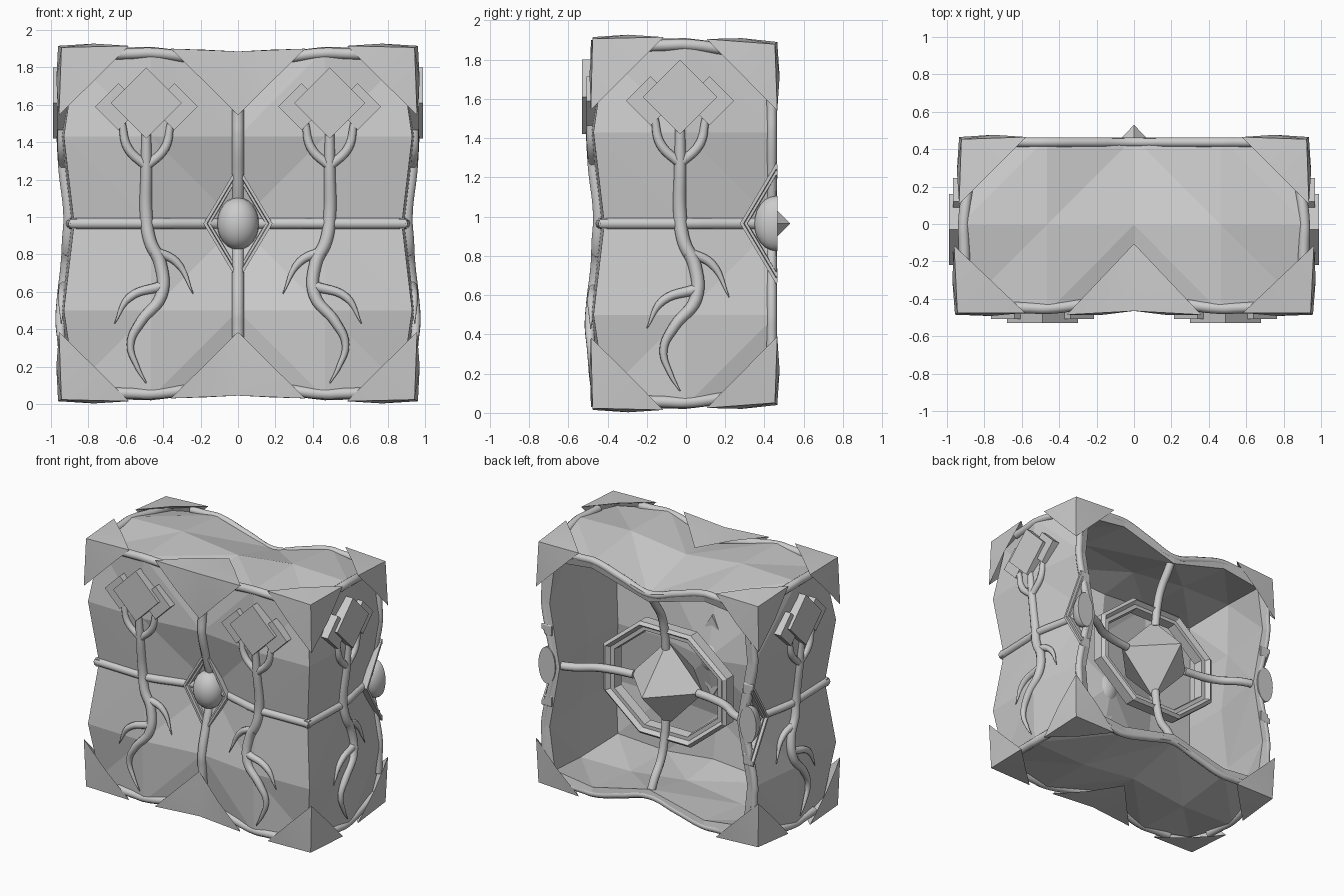
import bpy, bmesh, math
from mathutils import Vector, Matrix

if "Cube" in bpy.data.objects:
    bpy.data.objects.remove(bpy.data.objects["Cube"])

H, CY, CZ = 0.93, 0.46, 0.965          # half size and centre of the pinched block

def pinch(t):
    t = abs(t)
    return 1 - 2 * t if t < .5 else (t - .5) * .5

def depth(s, t, dip=.06):
    dent = max(0, 1 - 2 * abs(s)) * max(0, 1 - 2 * abs(t))
    return .945 - .055 * (pinch(s) + pinch(t)) - dip * dent

def warp(a, b, c, out=0):
    """Point of the unit cube surface mapped to the pinched block."""
    p, q = (a, b, c), []
    for i in range(3):
        o = [p[j] for j in range(3) if j != i]
        dip = (.03, .065, .075 if c > 0 else .055)[i]
        q.append(math.copysign(depth(*o, dip) + out, p[i]) if abs(p[i]) > .97 else p[i] * H)
    return Vector((q[0], CY + q[1], CZ + q[2]))

def rock(a, b, c):
    """Shell point: like warp, but blunted where a corner cap sits."""
    p, mid = warp(a, b, c), Vector((0, CY, CZ))
    capped = abs(c) == 1 and abs(a) in (0, 1) and abs(b) in (0, 1) and (a, b) != (0, 0)
    return mid + (p - mid) * .95 if capped else p

def add_mesh(name, verts, faces, smooth=None, clip=False, weld=False):
    bm = bmesh.new()
    vs = [bm.verts.new(v) for v in verts]
    for f in faces:
        bm.faces.new([vs[i] for i in f])
    if weld:
        bmesh.ops.remove_doubles(bm, verts=bm.verts, dist=.0005)
    bmesh.ops.recalc_face_normals(bm, faces=bm.faces)
    if clip:
        bmesh.ops.bisect_plane(bm, geom=bm.verts[:] + bm.edges[:] + bm.faces[:],
                               plane_co=(0, .465, 0), plane_no=(0, 1, 0), clear_outer=True)
        bmesh.ops.holes_fill(bm, edges=[e for e in bm.edges if e.is_boundary], sides=0)
    me = bpy.data.meshes.new(name)
    bm.to_mesh(me)
    bm.free()
    ob = bpy.data.objects.new(name, me)
    bpy.context.collection.objects.link(ob)
    if smooth:
        bpy.ops.object.select_all(action='DESELECT')
        ob.select_set(True)
        bpy.context.view_layer.objects.active = ob
        bpy.ops.object.shade_smooth_by_angle(angle=math.radians(smooth))
    return ob

def pipe(name, pts, r, taper=None):
    cu = bpy.data.curves.new(name, 'CURVE')
    cu.dimensions, cu.bevel_depth, cu.bevel_resolution = '3D', r, 3
    cu.resolution_u, cu.use_fill_caps = 6, True
    sp = cu.splines.new('BEZIER')
    sp.bezier_points.add(len(pts) - 1)
    for i, (bp, p) in enumerate(zip(sp.bezier_points, pts)):
        bp.co = p
        bp.handle_left_type = bp.handle_right_type = 'AUTO'
        bp.radius = taper[i] if taper else 1
    tmp = bpy.data.objects.new(name + "_curve", cu)
    bpy.context.collection.objects.link(tmp)
    bpy.context.view_layer.update()
    me = bpy.data.meshes.new_from_object(tmp.evaluated_get(bpy.context.evaluated_depsgraph_get()))
    bpy.data.objects.remove(tmp)
    me.name = name
    for p in me.polygons:
        p.use_smooth = True
    ob = bpy.data.objects.new(name, me)
    bpy.context.collection.objects.link(ob)

def ring(name, m, n, rx, rz, profile, turn=0, clip=False):
    """n-sided frame swept from (scale, height) profile points."""
    k, verts = len(profile), []
    for i in range(n):
        a = turn + math.tau * i / n
        verts += [m @ Vector((rx * s * math.cos(a), rz * s * math.sin(a), w)) for s, w in profile]
    faces = [(i * k + j, i * k + (j + 1) % k, (i + 1) % n * k + (j + 1) % k, (i + 1) % n * k + j)
             for i in range(n) for j in range(k)]
    add_mesh(name, verts, faces, clip=clip)

# hollow faceted shell, open at the back
steps = [-1, -.5, 0, .5, 1]
verts, faces = [], []
def patch(fn, us, vs):
    for u0, u1 in zip(us, us[1:]):
        for v0, v1 in zip(vs, vs[1:]):
            b = len(verts)
            verts.extend([fn(u0, v0), fn(u1, v0), fn(u1, v1), fn(u0, v1)])
            if (u0 + u1) * (v0 + v1) > 0:
                faces.extend([(b, b + 1, b + 2), (b, b + 2, b + 3)])
            else:
                faces.extend([(b, b + 1, b + 3), (b + 1, b + 2, b + 3)])
patch(lambda u, v: rock(u, -1, v), steps, steps)
for s in (-1, 1):
    patch(lambda u, v: rock(s, u, v), steps[:3], steps)
    patch(lambda u, v: rock(u, v, s), steps, steps[:3])
shell = add_mesh("shell", verts, faces, weld=True)
sol = shell.modifiers.new("thickness", 'SOLIDIFY')
sol.thickness, sol.offset = .06, -1

# pipes along the edges and around the middle
span = [-.75, -.6, -.5, -.25, 0, .25, .5, .6, .75]
half = [-.75, -.6, -.5, -.25, -.03]
for c in (-1, 1):
    pipe("front_edge_pipe", [warp(a, -1, c, -.02) for a in span], .03)
    pipe("back_edge_pipe", [warp(a, -.025, c, -.01) for a in span], .026)
    for s in (-1, 1):
        pipe("side_edge_pipe", [warp(s, b, c, -.02) for b in half], .03)
for s in (-1, 1):
    pipe("back_upright_pipe", [warp(s, -.025, c, -.01) for c in span], .026)
    pipe("side_band", [warp(s, b, 0) for b in [-.965] + half], .03)
pipe("front_band", [warp(a, -1, 0) for a in [-.965] + span + [.965]], .03)
pipe("front_upright_pipe", [warp(0, -1, c) for c in span], .032)

# pointed corner caps: arm tips stay put while the corner itself is slightly blunted
def cap(name, corner, arms, pairs, blunt=0):
    mid = sum((Vector(a) for a in arms), Vector()) / len(arms)
    tips = [Vector(corner) + Vector(a) for a in arms]
    c = Vector(corner) + mid * blunt
    verts, faces = [c, Vector(corner) + mid * .6] + tips, []
    for i, j in pairs:
        n = Vector(arms[i]).cross(Vector(arms[j])).normalized()
        if n.dot(mid) > 0:
            n = -n
        verts.append((tips[i] + tips[j]) / 2 + n * .012)
        m = len(verts) - 1
        faces += [(0, i + 2, m), (0, m, j + 2), (1, m, i + 2), (1, j + 2, m)]
    add_mesh(name, verts, faces, smooth=25)

for up in (-1, 1):
    for s in (-1, 1):
        cap("front_corner_cap", (.962 * s, -.495, CZ + .96 * up),
            [(-.38 * s, .02, -.01 * up), (0, .38, -.01 * up), (-.005 * s, .01, -.38 * up)],
            [(0, 1), (1, 2), (0, 2)], .14)
        cap("back_corner_cap", (.935 * s, .465, CZ + .925 * up),
            [(-.36 * s, 0, 0), (0, -.36, .015 * up), (0, 0, -.35 * up)],
            [(0, 1), (1, 2), (0, 2)], .1)
    cap("front_middle_cap", (0, -.465, CZ + .92 * up),
        [(-.36, -.02, .015 * up), (.36, -.02, .015 * up), (0, .36, -.02 * up), (0, 0, -.34 * up)],
        [(0, 2), (2, 1), (0, 3), (3, 1)])

# diamond frame with an oval stone, on the front and both sides (halved there)
def basis(x, y, z, loc):
    return Matrix.Translation(loc) @ Matrix((x, y, z)).transposed().to_4x4()

step_profile = [(1, -.04), (1, .045), (.9, .045), (.88, .025), (.8, .025), (.77, -.04)]
UP, F, R = (0, 0, 1), .81, .845
for label, m, clip in (("front", basis((1, 0, 0), UP, (0, -1, 0), (0, CY - F, CZ)), False),
                       ("right", basis((0, 1, 0), UP, (1, 0, 0), (R, CY, CZ)), True),
                       ("left", basis((0, -1, 0), UP, (-1, 0, 0), (-R, CY, CZ)), True)):
    ring(label + "_diamond_frame", m, 4, .185, .31, step_profile, clip=clip)
    sb = bmesh.new()
    bmesh.ops.create_uvsphere(sb, u_segments=24, v_segments=14, radius=.14,
                              matrix=m @ Matrix.Diagonal((.8, 1, .5 if clip else .75, 1)))
    sb.verts.index_update()
    add_mesh(label + "_stone", [v.co.copy() for v in sb.verts],
             [[v.index for v in f.verts] for f in sb.faces], smooth=40, clip=clip)
    sb.free()

# tree emblem: three square slabs, forked trunk and tapering roots
ROOTS = [("trunk", .034, [(0, 1.48), (0, 1.25), (0, 1.0), (.02, .87), (.075, .75), (.08, .58),
                          (-.03, .44), (-.085, .32), (-.05, .2), (0, .11)],
          [.7, .9, 1, 1, 1, .95, .8, .6, .4, .1]),
         ("left_fork", .025, [(-.13, 1.5), (-.1, 1.37), (0, 1.27)], [.8, 1, 1]),
         ("right_fork", .025, [(.13, 1.5), (.1, 1.37), (0, 1.27)], [.8, 1, 1]),
         ("inner_root", .028, [(.03, .82), (.16, .76), (.25, .59)], [1, .8, .1]),
         ("outer_root", .028, [(.08, .63), (-.09, .57), (-.17, .43)], [1, .8, .1])]

def tree(label, put):
    for name, r, pts, taper in ROOTS:
        pipe(label + "_" + name, [put(u, z, .008) for u, z in pts], r, taper)
    for name, u0, z0, h, out in (("slab", 0, 1.61, .19, .05), ("left_slab", -.15, 1.59, .125, .028),
                                 ("right_slab", .15, 1.59, .125, .028)):
        base = put(0, 1.61, 0)
        nrm = put(0, 1.61, 1) - base
        vs = []
        for o in (-.04, out):
            for du, dz in ((h, 0), (0, h), (-h, 0), (0, -h)):
                flat = put(u0 + du, z0 + dz, 0)
                vs.append(flat + nrm * (nrm.dot(base - flat) + o))
        add_mesh(label + "_" + name, vs, [(3, 2, 1, 0), (4, 5, 6, 7)] +
                 [(i, (i + 1) % 4, (i + 1) % 4 + 4, i + 4) for i in range(4)])

for s, label in ((-1, "left"), (1, "right")):
    def on_front(u, z, o):
        x = s * (.49 - u)
        return Vector((x, CY - depth(x / H, (z - CZ) / H) - o, z))
    def on_side(u, z, o):
        y = u - .03
        return Vector((s * (depth((y - CY) / H, (z - CZ) / H, .03) + o), y, z))
    tree("front_" + label, on_front)
    tree(label + "_side", on_side)

# core inside the open back: octahedral gem, octagonal frame and four supports
CORE = .22
gem = [(.3, 0, 0), (0, 0, .32), (-.3, 0, 0), (0, 0, -.32), (0, .31, 0), (0, -.31, 0)]
add_mesh("core_gem", [Vector(v) + Vector((0, CORE, CZ)) for v in gem],
         [(i, (i + 1) % 4, k) for i in range(4) for k in (4, 5)])
ring("core_frame", basis((-1, 0, 0), UP, (0, 1, 0), (0, CORE, CZ)), 8, .56, .46,
     [(1, -.05), (1, .03), (.95, .05), (.9, .02), (.84, .02), (.82, -.05)], turn=math.pi / 8)
for dx, dz, r1 in ((1, 0, .82), (-1, 0, .82), (0, 1, .75), (0, -1, .77)):
    pipe("core_support", [(dx * r, y, CZ + dz * r) for r, y in
                          ((.27, CORE + .02), (.42, .26), (.55, .3), (.67, .38), (r1, .43))], .03)
